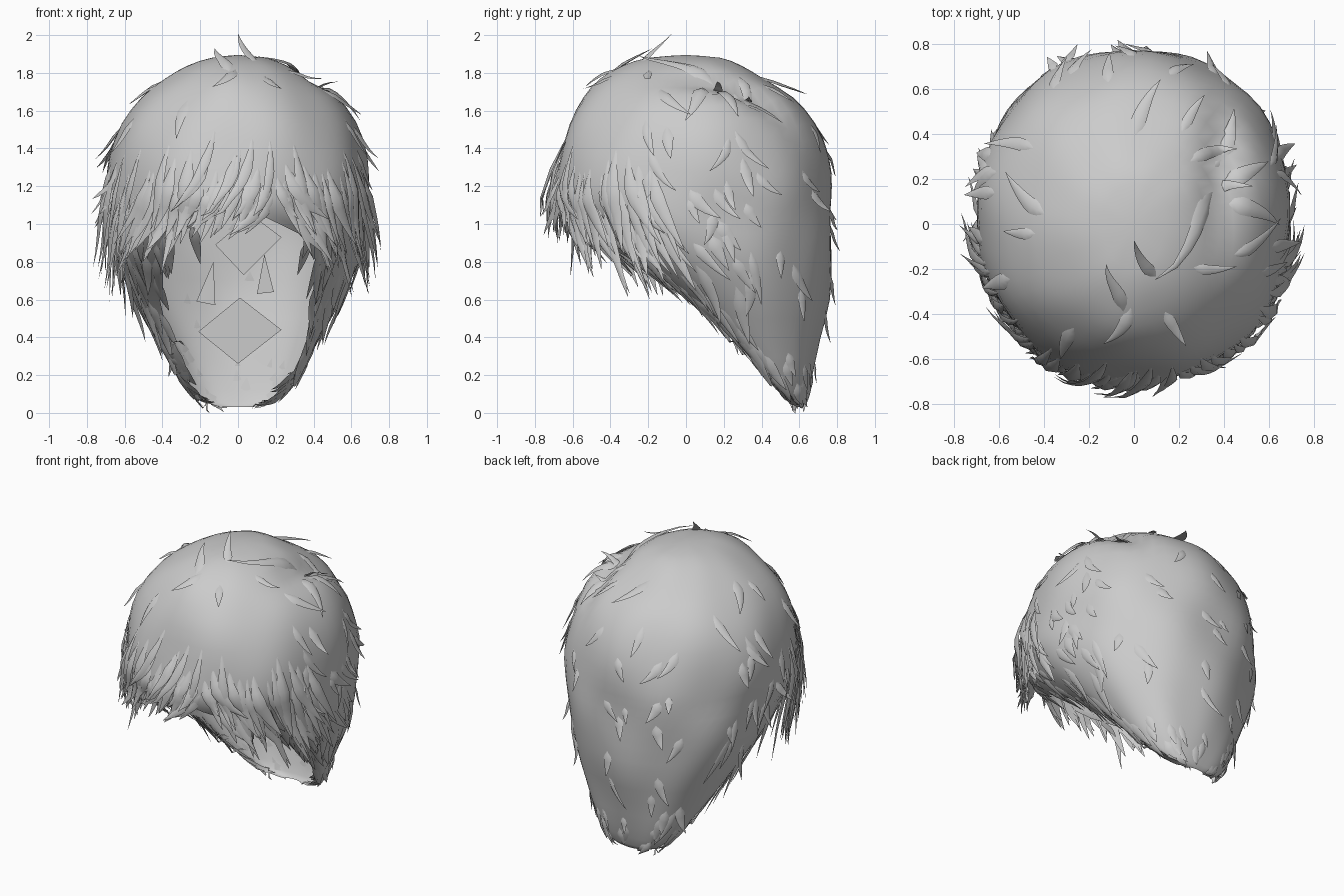
import bpy, math, random
from mathutils import Vector

if "Cube" in bpy.data.objects:
    bpy.data.objects.remove(bpy.data.objects["Cube"])

random.seed(5)
mat = bpy.data.materials.new("hair grey")
mat.diffuse_color = (0.6, 0.6, 0.6, 1)
mat.use_nodes = True
mat.node_tree.nodes["Principled BSDF"].inputs["Base Color"].default_value = mat.diffuse_color

# Horizontal sections: height, half width, back y, centre y, front y, opening half-angle from the back
ROWS = [(1.895, 0, 0, 0, 0, 180), (1.88, .14, .18, 0, -.2, 180),
        (1.84, .26, .29, 0, -.33, 180), (1.77, .38, .41, 0, -.45, 180),
        (1.67, .51, .57, 0, -.54, 180), (1.53, .62, .68, .02, -.62, 180),
        (1.36, .68, .745, .03, -.67, 180), (1.2, .695, .77, .05, -.70, 180),
        (1.08, .69, .775, .06, -.70, 176), (.95, .675, .775, .1, -.6, 152),
        (.8, .64, .77, .15, -.38, 141), (.6, .55, .755, .25, -.06, 133),
        (.4, .44, .71, .36, .17, 126), (.2, .32, .67, .48, .36, 120),
        (.06, .19, .63, .57, .52, 112), (.03, .06, .61, .59, .57, 100)]
LAST = len(ROWS) - 1


def section(s):
    """Smoothly interpolated section at row position s."""
    s = min(max(s, 0), LAST)
    i = min(int(s), LAST - 1)
    t = s - i
    a, b, c, d = (ROWS[min(max(k, 0), LAST)] for k in (i - 1, i, i + 1, i + 2))
    return [.5 * (2 * q + (r - p) * t + (2 * p - 5 * q + 4 * r - e) * t * t
                  + (3 * q - p - 3 * r + e) * t ** 3) for p, q, r, e in zip(a, b, c, d)]


def surface(s, th, floor=99):
    """Point on the hair mass; rows past floor hang straight down."""
    z = section(s)[0]
    _, w, back, cy, front, _ = section(min(s, floor))
    lump = 1 + .010 * math.sin(5 * th + 1.3 * s) + .007 * math.sin(9 * th - .9 * s)
    lump += .02 * math.sin(2 * th) ** 2 * min(max((s - 4) / 3, 0), 1)
    x = w * lump * math.sin(th)
    depth = back - cy if math.cos(th) > 0 else cy - front
    y = cy + depth * lump * math.cos(th)
    if z > 1.4:  # parting crease beside the crown
        reach = math.exp(-((y - .28) / .32) ** 2)
        z -= .06 * reach * math.exp(-((x - .38) / .06) ** 2)
        z += .03 * reach * math.exp(-((x - .54) / .1) ** 2)
    return Vector((x, y, z))


def normal(s, th, floor=99):
    e = .04
    s = max(s, .3)
    a = surface(s, th + e, floor) - surface(s, th - e, floor)
    b = surface(s + e, th, floor) - surface(s - e, th, floor)
    n = b.cross(a)
    if n.length < 1e-9:
        return Vector((0, 0, 1))
    n.normalize()
    out = surface(s, th, floor) - Vector((0, .1, 1.0 if s < 8 else surface(s, th).z))
    return n if n.dot(out) > 0 else -n


def make(name, verts, faces, angle=50):
    me = bpy.data.meshes.new(name)
    me.from_pydata(verts, [], faces)
    me.materials.append(mat)
    ob = bpy.data.objects.new(name, me)
    bpy.context.collection.objects.link(ob)
    bpy.ops.object.select_all(action='DESELECT')
    ob.select_set(True)
    bpy.context.view_layer.objects.active = ob
    bpy.ops.object.mode_set(mode='EDIT')
    bpy.ops.mesh.select_all(action='SELECT')
    bpy.ops.mesh.remove_doubles(threshold=.0005)
    bpy.ops.mesh.normals_make_consistent(inside=False)
    bpy.ops.object.mode_set(mode='OBJECT')
    bpy.ops.object.shade_smooth_by_angle(angle=math.radians(angle))
    return ob


# Main hair mass, open at the face
COLS, STEPS = 56, LAST * 2
verts, faces = [], []
for j in range(STEPS + 1):
    s = j / 2
    half = math.radians(min(section(s)[5], 180))
    verts += [surface(s, half * (2 * i / COLS - 1)) for i in range(COLS + 1)]
for j in range(STEPS):
    for i in range(COLS):
        k = j * (COLS + 1) + i
        faces.append((k, k + 1, k + COLS + 2, k + COLS + 1))
make("hair_cap", verts, faces)


def strand(store, s, th, length, width, lift, sweep, floor=99, rise=.012):
    """Curved flat lock, pointed at both ends, growing out of the surface."""
    V, F = store
    N = 8
    spine = []
    for i in range(N + 1):
        t = i / N
        ss = s + length * t
        rad = max(section(min(ss, floor))[1], .2)
        tt = th + sweep * t * (.2 + .8 * t) / rad
        n = normal(min(ss, LAST - .2), tt, floor)
        spine.append((surface(ss, tt, floor) + n * (-.006 + rise * min(t * 2.5, 1) + lift * t ** 2.5), n))
    base = len(V)
    for i, (p, n) in enumerate(spine):
        t = i / N
        d = spine[min(i + 1, N)][0] - spine[max(i - 1, 0)][0]
        side = d.cross(n).normalized()
        w = width * min(1, t * 2.6) * (1 - t ** 2.5) + .0008
        V += [p - side * w - n * w * .2, p + n * w * .25, p + side * w - n * w * .2]
    for i in range(N):
        for k in range(3):
            a, b = base + i * 3 + k, base + i * 3 + (k + 1) % 3
            F.append((a, b, b + 3, a + 3))


R = random.uniform
# Fringe: three depths of overlapping locks swept away from the off-centre crown, longest at the temples
fringe = ([], [])
for start, count, rise, trim in ((5.4, 26, .04, .7), (6.3, 42, .025, .35), (7.1, 48, .005, 0)):
    for i in range(count):
        a = math.radians(-76 + 152 * (i + R(.1, .9)) / count)   # from the front, + is right
        side = min(abs(a) / .8, 1)
        s = start + R(-.5, .5) + side * .6
        end = 8.75 + 1.95 * side + R(-.7, .4) - trim
        drift = (.15 if a < .3 else -.13) + R(-.1, .06)
        strand(fringe, s, math.pi - a, max(end - s, 1.2), R(.025, .048), R(-.02, .05), drift, 8, rise)
make("fringe_locks", *fringe)

# Locks along both edges of the face opening
edge = ([], [])
for sgn in (-1, 1):
    for i in range(36):
        s = 8.5 + 5.1 * (i + R(0, 1)) / 36
        th = sgn * math.radians(section(s)[5] - R(0, 32))
        strand(edge, s, th, R(.8, 1.4), R(.022, .04), R(0, .04), sgn * R(-.06, .05))
make("face_edge_locks", *edge)

# Side locks giving the ragged outline
sides = ([], [])
for sgn in (-1, 1):
    for i in range(26):
        th = sgn * math.radians(R(65, 118))
        strand(sides, 4.6 + 6.2 * (i + R(0, 1)) / 26, th, R(1, 1.6), R(.026, .042), R(.01, .08), sgn * R(-.14, .14))
make("side_locks", *sides)

# Sparse locks over the back and the nape
back = ([], [])
for i in range(24):
    strand(back, 4.5 + 7.5 * (i + R(0, 1)) / 24, math.radians(R(-65, 65)), R(.8, 1.2), R(.022, .04),
           R(.02, .06), R(-.14, .14))
for i in range(22):
    strand(back, R(12.1, 13.6), math.radians(R(-110, 110)), R(.6, 1.2), R(.02, .035), R(0, .03), R(-.03, .03))
make("back_locks", *back)

# Flicks on top of the head
top = ([], [])
for i in range(12):
    th = 2 * math.pi * (i + R(0, 1)) / 12
    strand(top, R(2.0, 4.2), th, R(1, 1.6), R(.025, .04), R(.02, .07), R(-.25, .25))
strand(top, 2.6, math.radians(188), -1.4, .035, .05, .12)
strand(top, 1.6, math.radians(150), -1.2, .03, .11, .1)
make("crown_flicks", *top)

# Locks gathered at the crown of the parting
part = ([], [])
for deg, ln, sw in ((58, 1.9, -.15), (68, 1.9, 0), (78, 1.9, .15), (68, -1.6, .3)):
    strand(part, 3.1, math.radians(deg), ln, .045, .02, sw)
make("parting_locks", *part)


# Flat patches inside the back wall
def patch(name, pts, y):
    make(name, [Vector((x, y, z)) for x, z in pts], [tuple(range(len(pts)))])


patch("upper_inner_patch", [(.03, .73), (.23, .93), (.07, 1.05), (-.12, .89)], .70)
patch("lower_inner_patch", [(0, .26), (.23, .44), (.01, .61), (-.21, .43)], .64)
patch("left_inner_patch", [(-.22, .59), (-.12, .57), (-.13, .80)], .69)
patch("right_inner_patch", [(.10, .63), (.19, .64), (.14, .84)], .69)
